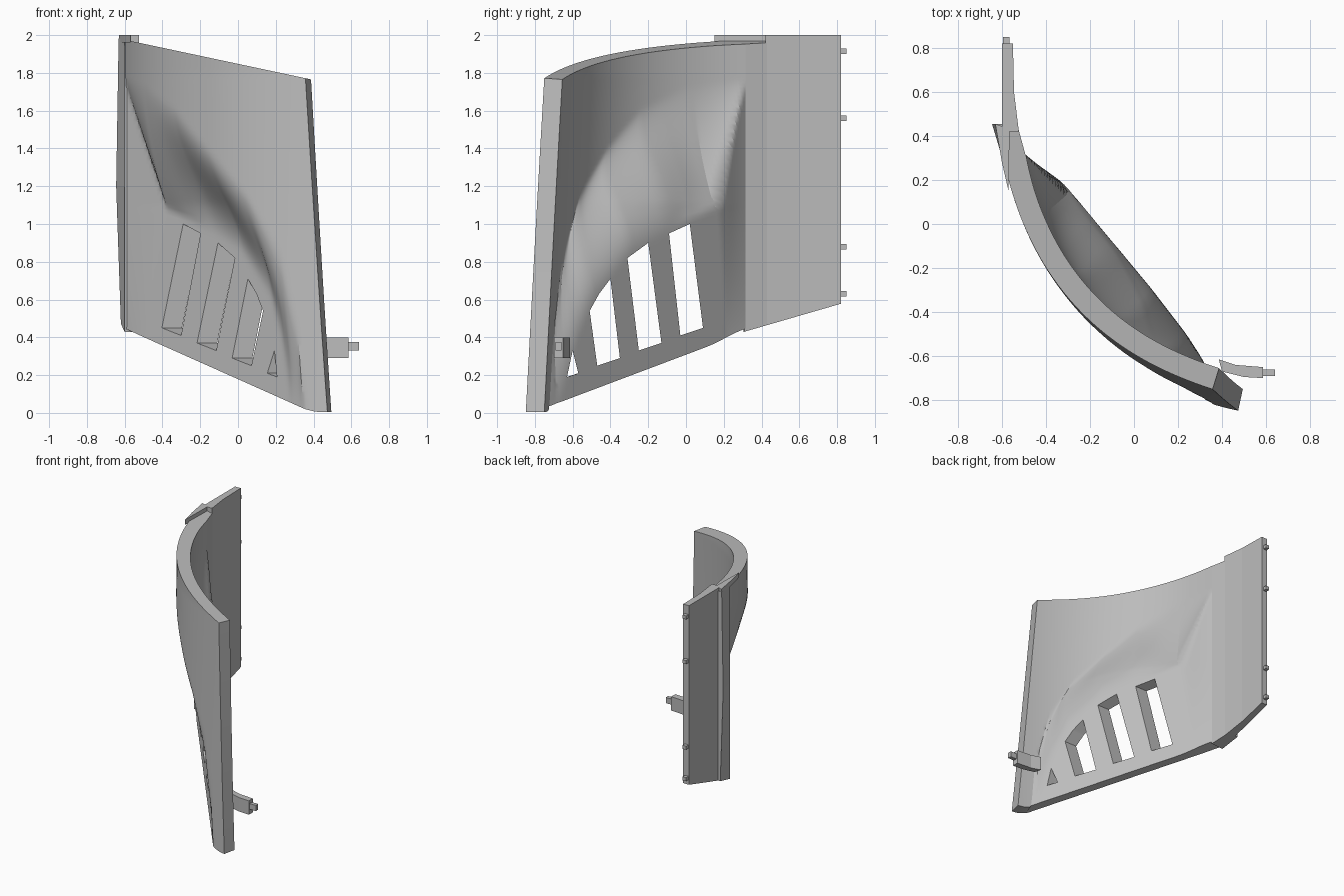
import bpy, bmesh, math
from mathutils import Vector

cube = bpy.data.objects.get("Cube")
if cube:
    bpy.data.objects.remove(cube)

grey = bpy.data.materials.new("plain grey")
grey.use_nodes = True
grey.diffuse_color = (0.5, 0.5, 0.5, 1)
grey.node_tree.nodes["Principled BSDF"].inputs["Base Color"].default_value = (0.5, 0.5, 0.5, 1)


def finish(name, bm):
    bmesh.ops.recalc_face_normals(bm, faces=bm.faces)
    mesh = bpy.data.meshes.new(name)
    bm.to_mesh(mesh)
    bm.free()
    mesh.materials.append(grey)
    ob = bpy.data.objects.new(name, mesh)
    bpy.context.collection.objects.link(ob)
    return ob


def loft(name, *outlines):
    """Closed solid through a stack of matching outlines."""
    bm = bmesh.new()
    rings = [[bm.verts.new(p) for p in outline] for outline in outlines]
    bm.faces.new(rings[0])
    bm.faces.new(rings[-1])
    for a, b in zip(rings, rings[1:]):
        for i in range(len(a)):
            j = (i + 1) % len(a)
            bm.faces.new((a[i], a[j], b[j], b[i]))
    return finish(name, bm)


def box(name, lo, hi):
    plan = [(lo[0], lo[1]), (hi[0], lo[1]), (hi[0], hi[1]), (lo[0], hi[1])]
    return loft(name, [(*p, lo[2]) for p in plan], [(*p, hi[2]) for p in plan])


def smooth(t):
    t = max(0, min(1, t))
    return t * t * (3 - 2 * t)


def table(points, s):
    for (a, za), (b, zb) in zip(points, points[1:]):
        if s <= b:
            return za + (zb - za) * max(0, s - a) / (b - a)
    return points[-1][1]


# Curved panel: s runs along the chord, h is the depth towards the inside
BACK, CORNER, FRONT = -0.63, -0.34, 0.80
dent_rim = [(-.63, 1.78), (-.3, 1.74), (0, 1.62), (.25, 1.42), (.5, 1.18),
            (.70, .88), (.80, .48), (.85, 0)]
dent_floor = [(-.63, 1.75), (-.34, 1.08), (-.14, 1.02), (.27, .85), (.53, .60),
              (.64, .35), (.74, 0)]


def arc(s):
    return -0.447 + (0.41 if s < 0.08 else 0.425) * (s - 0.08) ** 2


def dent(s, z):
    """Share of the dent at this spot, 0 on the shell and 1 on the flat floor."""
    top, low = table(dent_rim, s), table(dent_floor, s)
    t = max(0, min(1, (top - z) / max(top - low, 0.02)))
    # Sharp ridge along the rear wall, soft valley further forward
    soft = smooth((s - CORNER) / 0.4)
    return t ** 1.7 * (1 - soft) + smooth(t) * soft


def depth(s, z):
    flare = 0.08 * max(0, 1 - z / 1.8) * smooth((s + 0.6) / 1.4)
    shell = arc(s) - flare
    flat = -0.275 + 0.07 * min(z, 1.1)
    corner = CORNER - 0.2 * max(0, 1.08 - z)
    if s < corner:
        flat = arc(BACK) + (flat - arc(BACK)) * (s - BACK) / (corner - BACK)
    return shell + dent(s, z) * max(0, flat - shell)


def top_edge(x):
    return 1.965 - 0.213 * (x + 0.55)


def inside(s, z, u):
    """Offset from the outer skin to the inner one; it runs along x at the rear."""
    e = 0.01
    slope_s = (depth(s + e, z) - depth(s - e, z)) / (2 * e)
    slope_z = (depth(s, z + e) - depth(s, z - e)) / (2 * e)
    d = Vector((0.75 - 0.66 * slope_s, 0.66 + 0.75 * slope_s)).normalized()
    d *= (0.1 - 0.02 * dent(s, z)) * min(1.25, math.sqrt(1 + slope_z ** 2))
    return Vector((0.105, 0)).lerp(d, smooth(u / 0.22))


COLS, ROWS = 84, 72
bm = bmesh.new()
outer, inner = [], []
for i in range(COLS + 1):
    u = i / COLS
    outer.append([])
    inner.append([])
    for j in range(ROWS + 1):
        v = j / ROWS
        s = BACK + u * (FRONT - BACK + 0.15 * (1 - v))
        z_top = top_edge(0.66 * s + 0.75 * arc(s))
        z_low = max(0.005, 0.43 - 0.436 * (0.66 * s - 0.2 + 0.58))
        z = z_low + v * (z_top - z_low)
        h = depth(s, z)
        x, y = 0.66 * s + 0.75 * h, -0.75 * s + 0.66 * h
        d = inside(s, z, u)
        outer[i].append(bm.verts.new((x, y, z)))
        inner[i].append(bm.verts.new((x + d.x, y + d.y, z - 0.213 * d.x * v ** 4)))
for i in range(COLS):
    for j in range(ROWS):
        for g in (outer, inner):
            bm.faces.new((g[i][j], g[i + 1][j], g[i + 1][j + 1], g[i][j + 1]))
    for j in (0, ROWS):
        bm.faces.new((outer[i][j], outer[i + 1][j], inner[i + 1][j], inner[i][j]))
for j in range(ROWS):
    for i in (0, COLS):
        bm.faces.new((outer[i][j], outer[i][j + 1], inner[i][j + 1], inner[i][j]))
panel = finish("curved_panel", bm)

# Vent slots cut straight through sideways, outlines in y and z
slots = [
    [(-.03, .41), (.09, .45), (.02, 1.0), (-.09, .95)],
    [(-.25, .33), (-.13, .37), (-.20, .90), (-.31, .82)],
    [(-.47, .25), (-.35, .29), (-.40, .71), (-.46, .63), (-.51, .54)],
    [(-.63, .19), (-.57, .21), (-.60, .33)],
]
cutters = []
for outline in slots:
    c = loft("slot_cutter", [(-1, *p) for p in outline], [(1, *p) for p in outline])
    c.hide_render = True
    cut = panel.modifiers.new("slot", "BOOLEAN")
    cut.object = c
    cut.operation = "DIFFERENCE"
    cut.solver = "EXACT"
    cutters.append(c)
bpy.context.view_layer.objects.active = panel
for name in [m.name for m in panel.modifiers]:
    bpy.ops.object.modifier_apply(modifier=name)
for c in cutters:
    bpy.data.objects.remove(c)
bpy.ops.object.select_all(action="DESELECT")
panel.select_set(True)
bpy.ops.object.shade_smooth_by_angle(angle=math.radians(25))


# Rear parts share a bottom edge that rises towards the back
def low_edge(plan):
    return [(x, y, 0.43 + 0.29 * (y - 0.31)) for x, y in plan]


def shell_plan(x):
    return [(x, .455), (-.60, .305), (-.492, .311), (-.53, .45)]


loft("rear_shell", low_edge(shell_plan(-.62)),
     [(*p, 1.2) for p in shell_plan(-.645)],
     [(x, y, top_edge(x)) for x, y in shell_plan(-.632)])
plate = [(-.60, .82), (-.60, .42), (-.523, .42), (-.545, .6), (-.55, .82)]
loft("back_plate", low_edge(plate), [(*p, 2.0) for p in plate])
strip = [(-.63, .455), (-.60, .28), (-.57, .15), (-.565, .43)]
loft("top_strip", [(*p, 1.96) for p in strip], [(*p, 2.0) for p in strip])

# Pegs along the back edge
for z in (1.915, 1.56, 0.88, 0.63):
    box("back_peg", (-.595, .81, z - .014), (-.565, .85, z + .014))

# Front clip with its tip
clip = [(.385, -.615), (.46, -.64), (.585, -.65), (.585, -.70), (.5, -.695), (.40, -.67)]
loft("front_clip", [(*p, .29) for p in clip], [(*p, .40) for p in clip])
box("clip_tip", (.58, -.69, .33), (.64, -.66, .375))
